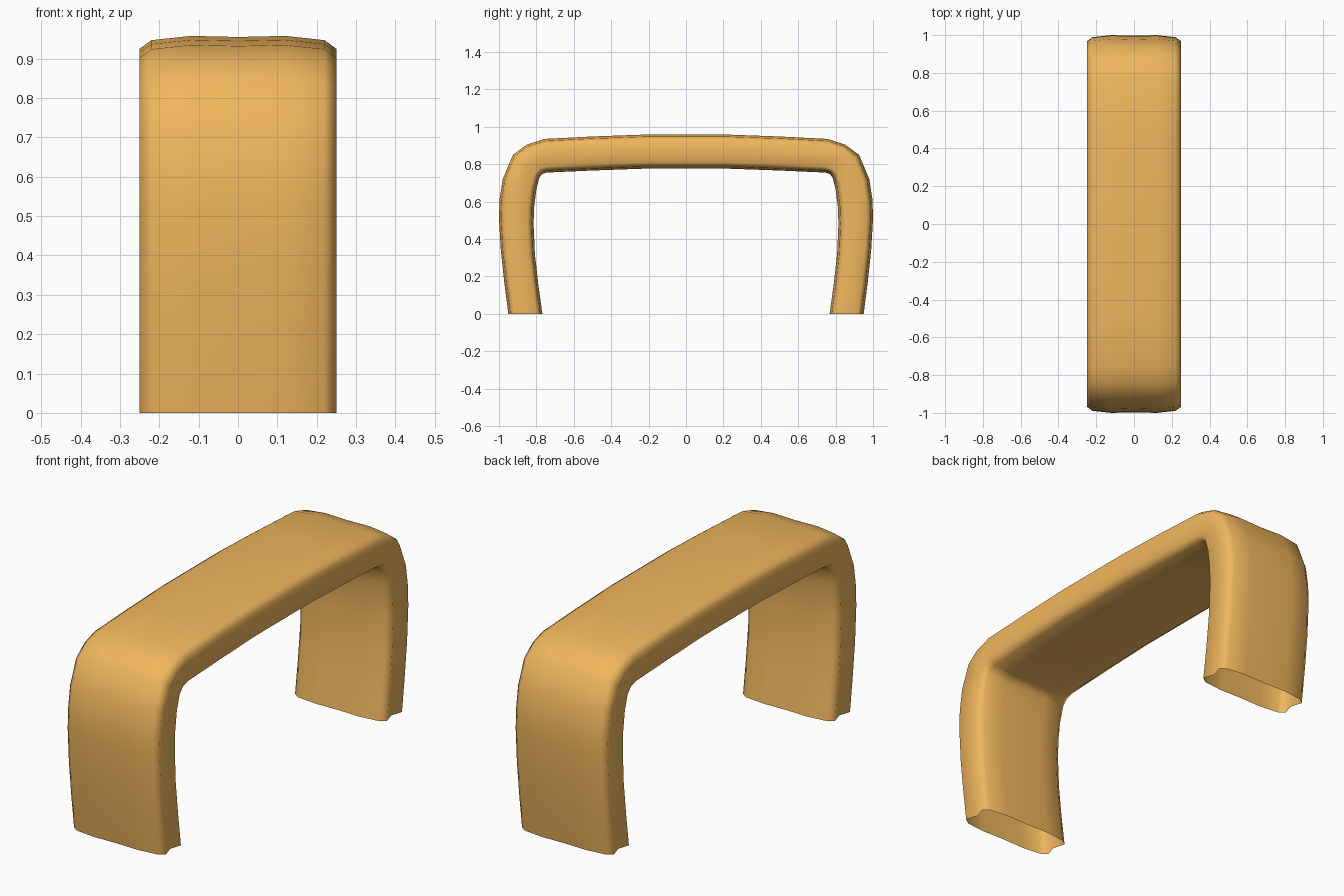
import bpy, bmesh

if "Cube" in bpy.data.objects:
    bpy.data.objects.remove(bpy.data.objects["Cube"])

# Paired outer / inner stations of the arch (y, z), from foot to crown, +y half
outer = [(.95, 0), (.972, .17), (.99, .34), (1.0, .51), (.997, .61), (.98, .72),
         (.925, .85), (.85, .905), (.755, .935), (.5, .948), (.22, .958)]
inner = [(.768, 0), (.79, .16), (.808, .32), (.815, .48), (.812, .57), (.80, .665),
         (.785, .725), (.77, .747), (.745, .755), (.5, .766), (.22, .776)]
path = list(zip(outer, inner))
path += [((-o[0], o[1]), (-i[0], i[1])) for o, i in reversed(path)]

# Strap cross-section: (x, fraction of thickness from outer to inner), grooved edges
right = [(.12, 0), (.22, .06), (.25, .18), (.232, .5), (.25, .82), (.22, .94), (.12, 1)]
section = [(0, .015)] + right + [(0, .985)] + [(-x, t) for x, t in reversed(right)]

# Hollow swept strap, open at both feet
bm = bmesh.new()
rings = []
for o, i in path:
    rings.append([bm.verts.new((x, o[0] + (i[0] - o[0]) * t, o[1] + (i[1] - o[1]) * t))
                  for x, t in section])
n = len(section)
for a, b in zip(rings, rings[1:]):
    for k in range(n):
        m = (k + 1) % n
        bm.faces.new((a[k], a[m], b[m], b[k]))
bmesh.ops.recalc_face_normals(bm, faces=bm.faces)
for f in bm.faces:
    f.smooth = True
mesh = bpy.data.meshes.new("handle")
bm.to_mesh(mesh)
bm.free()
handle = bpy.data.objects.new("handle", mesh)
bpy.context.collection.objects.link(handle)

# Warm amber finish
mat = bpy.data.materials.new("amber")
mat.diffuse_color = (.87, .47, .11, 1)
mat.use_nodes = True
mat.node_tree.nodes["Principled BSDF"].inputs["Base Color"].default_value = mat.diffuse_color
mesh.materials.append(mat)
